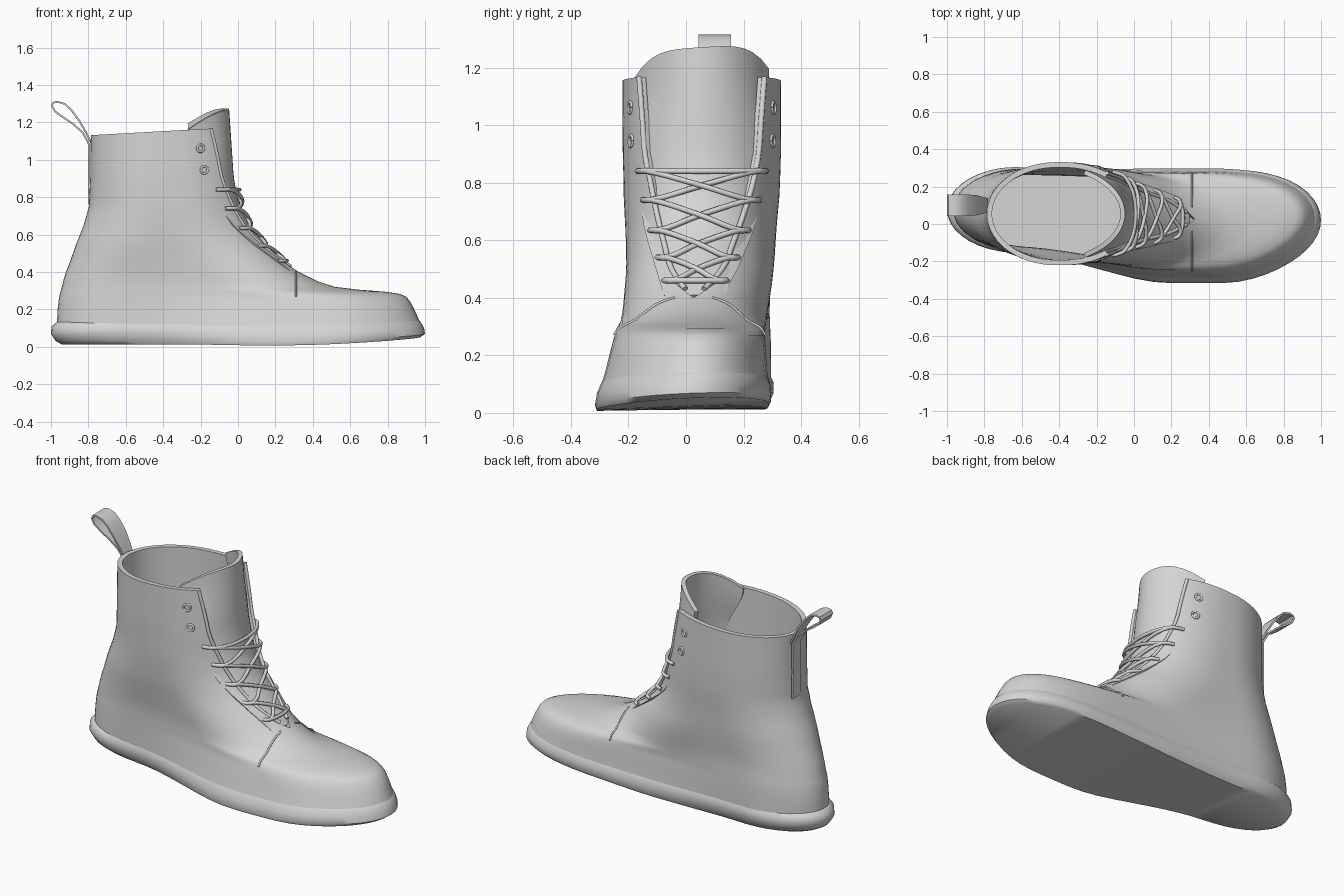
import bpy, bmesh, math
from mathutils import Vector

if "Cube" in bpy.data.objects:
    bpy.data.objects.remove(bpy.data.objects["Cube"])

grey = bpy.data.materials.new("plain_grey")
grey.diffuse_color = (0.67, 0.67, 0.67, 1)
grey.use_nodes = True
grey.node_tree.nodes["Principled BSDF"].inputs["Base Color"].default_value = grey.diffuse_color

# level tables: z, back x, front x, back rounding, front rounding, heel half width, fore half width
UPPER = [
    (.09, -.968, .975, .38, .53, .222, .290), (.14, -.967, .960, .38, .53, .222, .281),
    (.20, -.964, .938, .38, .53, .222, .272), (.245, -.959, .918, .38, .55, .222, .265),
    (.27, -.955, .895, .38, .60, .222, .26), (.283, -.952, .865, .38, .70, .222, .26),
    (.295, -.949, .780, .38, .75, .222, .26), (.305, -.946, .650, .38, .70, .222, .26),
    (.32, -.942, .520, .38, .62, .222, .26), (.35, -.935, .425, .38, .56, .222, .262),
    (.40, -.92, .325, .38, .50, .226, .268), (.45, -.90, .265, .38, .48, .234, .272),
    (.55, -.865, .160, .38, .46, .248, .276), (.65, -.825, .090, .38, .43, .258, .278),
    (.75, -.797, .060, .38, .41, .268, .278), (.90, -.79, .040, .37, .40, .274, .278),
    (1.15, -.787, .015, .37, .40, .275, .278)]
SOLE = [
    (0, -.94, .975, .38, .54, .20, .298), (.02, -.975, 1.0, .38, .55, .215, .306),
    (.06, -1.0, .995, .38, .55, .230, .303), (.10, -.997, .978, .38, .53, .230, .290),
    (.13, -.965, .955, .38, .52, .215, .270)]
GAP = [(.41, 0), (.45, .07), (.55, .11), (.65, .14), (.75, .17), (.90, .20), (1.15, .22)]
TONGUE = [(.40, .29, .10), (.50, .18, .14), (.62, .065, .18), (.75, -.005, .205),
          (.90, -.035, .215), (1.05, -.045, .22), (1.20, -.055, .222), (1.27, -.06, .222)]
CENTRE = [(0, -.012), (.30, .015), (.50, .038), (.80, .055)]


def sample(table, z):
    if z <= table[0][0]:
        return table[0][1:]
    for a, b in zip(table, table[1:]):
        if z <= b[0]:
            t = (z - a[0]) / (b[0] - a[0])
            return tuple(p + (q - p) * t for p, q in zip(a[1:], b[1:]))
    return table[-1][1:]


def smooth(a, b, x):
    t = min(1, max(0, (x - a) / (b - a)))
    return t * t * (3 - 2 * t)


def bulge(s):
    s = min(1, max(0, s))
    return math.sqrt(max(0, 1 - (1 - s) ** 2))


def centre(x, z):
    k = smooth(-.7, .2, x)
    heel = .076 - .021 * smooth(.2, .7, z)
    return heel * (1 - k) + (sample(CENTRE, z)[0] + .03 * smooth(.5, 1, x)) * k


def half(table, x, z):
    xb, xf, L, M, hb, hf = sample(table, z)
    k = smooth(-.6, .2, x)
    return (hb * (1 - k) + hf * k) * bulge((x - xb) / L) * bulge((xf - x) / M)


def front_x(z, e, table=UPPER):
    xb, xf, L, M, hb, hf = sample(table, z)
    return xf - M * (1 - math.sqrt(max(0, 1 - (e / hf) ** 2)))


def warp(x, y, z):
    # toe spring, slight roll of the sole and sloping collar
    low = max(0, 1 - z / .25)
    dz = low * (.012 + .04 * max(0, x) ** 1.5 + .04 * y * smooth(-.3, .5, x))
    return Vector((x, y, z + dz + .022 * (x + .45) / .4 * smooth(.8, 1.15, z)))


def finish(name, bm, thick=0, offset=0, angle=45):
    bmesh.ops.remove_doubles(bm, verts=bm.verts, dist=.0004)
    bmesh.ops.recalc_face_normals(bm, faces=bm.faces)
    me = bpy.data.meshes.new(name)
    bm.to_mesh(me)
    bm.free()
    ob = bpy.data.objects.new(name, me)
    bpy.context.collection.objects.link(ob)
    if thick:
        m = ob.modifiers.new("thickness", 'SOLIDIFY')
        m.thickness, m.offset = thick, offset
        bpy.context.view_layer.objects.active = ob
        bpy.ops.object.modifier_apply(modifier=m.name)
    ob.data.materials.append(grey)
    ob.data.shade_smooth()
    ob.data.set_sharp_from_angle(angle=math.radians(angle))
    return ob


def grid(bm, rows):
    vs = [[bm.verts.new(p) for p in r] for r in rows]
    for a, b in zip(vs, vs[1:]):
        for i in range(len(a) - 1):
            bm.faces.new((a[i], a[i + 1], b[i + 1], b[i]))
    return vs


def ring(table, z, gap=0, n=32):
    xb = sample(table, z)[0]
    x0 = front_x(z, gap, table)
    xs = [x0 - (x0 - xb) * (1 - math.cos(math.pi * i / n)) / 2 for i in range(n + 1)]
    side = lambda x, s: warp(x, centre(x, z) + s * half(table, x, z), z)
    return [side(x, -1) for x in xs] + [side(x, 1) for x in xs[-2::-1]]


def tube(name, paths, radius):
    cu = bpy.data.curves.new(name, 'CURVE')
    cu.dimensions = '3D'
    cu.bevel_depth, cu.bevel_resolution, cu.resolution_u = radius, 2, 5
    cu.use_fill_caps = True
    for pts in paths:
        sp = cu.splines.new('BEZIER')
        sp.bezier_points.add(len(pts) - 1)
        for bp, p in zip(sp.bezier_points, pts):
            bp.co = p
            bp.handle_left_type = bp.handle_right_type = 'AUTO'
    cu.materials.append(grey)
    ob = bpy.data.objects.new(name, cu)
    bpy.context.collection.objects.link(ob)


# sole with flat underside and inner floor
bm = bmesh.new()
vs = grid(bm, [ring(SOLE, r[0]) for r in SOLE])
for r in (vs[0], vs[-1]):
    m = len(r) - 1
    for i in range(m // 2):
        q = [r[i], r[i + 1], r[m - i - 1], r[m - i]]
        bm.faces.new(list(dict.fromkeys(q)))
finish("sole", bm, angle=50)

# leather upper, open at the collar and down the throat
zs = []
for a, b in zip(UPPER, UPPER[1:]):
    n = max(1, round((b[0] - a[0]) / .04))
    zs += [a[0] + (b[0] - a[0]) * i / n for i in range(n)]
zs.append(UPPER[-1][0])
bm = bmesh.new()
grid(bm, [ring(UPPER, z, sample(GAP, z)[0]) for z in zs])
finish("upper", bm, .028, -1)

# tongue
rows = []
for j in range(19):
    z = .40 + .87 * j / 18
    x, w = sample(TONGUE, z)
    row = []
    for i in range(-8, 9):
        v = i / 8
        y = v * w
        top = smooth(.9, 1.27, z)
        curl = .3 + .15 * top
        row.append((x - curl * (1 - math.sqrt(1 - (y / .265) ** 2)),
                    sample(CENTRE, z)[0] + y, z + top * (.015 * v - .09 * v ** 4)))
    rows.append(row)
bm = bmesh.new()
grid(bm, rows)
finish("tongue", bm, .025)

# pull loop with the strip down the back seam
loop = [(-.795, .76), (-.797, .92), (-.795, 1.08), (-.83, 1.145), (-.88, 1.19), (-.94, 1.23),
        (-.98, 1.26), (-.995, 1.29), (-.988, 1.305), (-.965, 1.31), (-.925, 1.298),
        (-.89, 1.265), (-.85, 1.21), (-.815, 1.15), (-.785, 1.09)]
bm = bmesh.new()
grid(bm, [[(x, .10 + s * (.035 + .022 * smooth(1.05, 1.25, z)), z) for s in (-1, 0, 1)]
          for x, z in loop])
finish("pull_loop", bm, .01)


def flap(z, s, out, lift):
    # a point on the flap beside the throat
    e = sample(GAP, z)[0] + out
    x = front_x(z, e)
    return warp(x + lift, centre(x, z) + s * (e + lift * .5), z)


# piping on the flap edges
tube("flap_edging", [[flap(z, s, 0, -.004) for z in (.43, .5, .6, .7, .8, .9, 1.0, 1.08, 1.15)]
                     for s in (-1, 1)], .01)

# criss-cross laces
rows_z = [.46, .54, .635, .74, .84]


def lace(za, zb, s):
    zm = (za + zb) / 2
    xm = front_x(zm, sample(GAP, zm)[0] * .75) + .012 + s * .005
    return [flap(za, s, .036, 0), flap(za, s, .02, .011), flap(za, s, 0, .012),
            Vector((xm, centre(xm, zm), zm)),
            flap(zb, -s, 0, .012), flap(zb, -s, .02, .011), flap(zb, -s, .036, 0)]


paths = [lace(a, b, s) for a, b in zip(rows_z, rows_z[1:]) for s in (-1, 1)]
paths += [lace(z, z, 1) for z in (rows_z[0], rows_z[-1])]
tube("laces", paths, .01)

# seams where the side panels meet the toe
tube("toe_seams", [[warp(.31, centre(.31, z) + s * half(UPPER, .31, z) * 1.01, z + .001)
                    for z in (.27, .295, .32, .35, .38, .40)] for s in (-1, 1)], .005)

# empty eyelets near the collar
rings = []
for s in (-1, 1):
    for x, z in ((-.20, 1.05), (-.18, .94)):
        pts = []
        for i in range(13):
            a = math.tau * i / 12
            px, pz = x + .018 * math.cos(a), z + .018 * math.sin(a)
            pts.append(warp(px, centre(px, pz) + s * (half(UPPER, px, pz) + .001), pz))
        rings.append(pts)
tube("eyelets", rings, .006)
